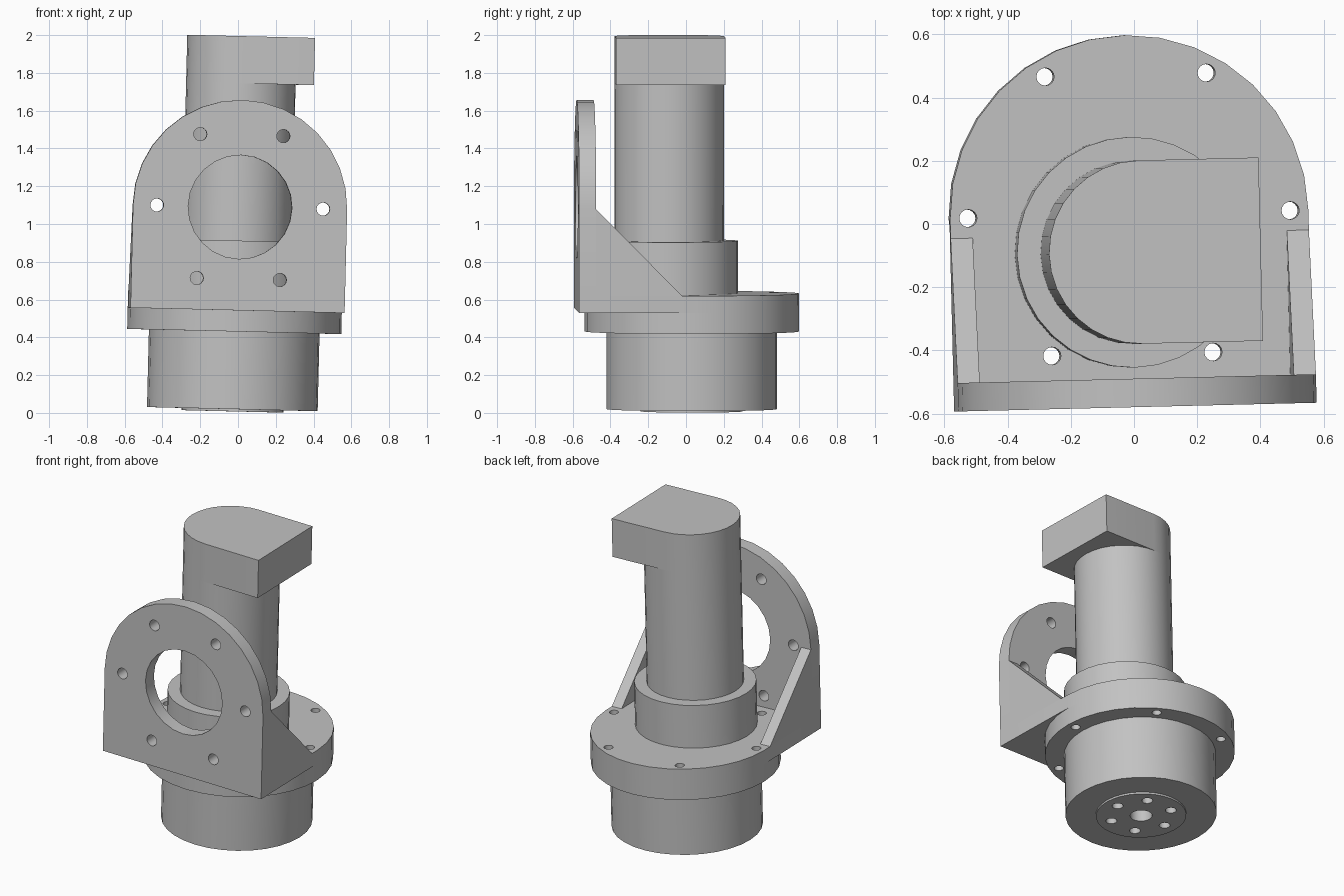
import bpy, bmesh
from math import pi, sin, cos, radians
from mathutils import Matrix

cube = bpy.data.objects.get("Cube")
if cube:
    bpy.data.objects.remove(cube, do_unlink=True)

# One grey for the whole machine
GREY = (0.54, 0.54, 0.54, 1)
grey = bpy.data.materials.new("plain grey")
grey.use_nodes = True
grey.diffuse_color = GREY
grey.node_tree.nodes["Principled BSDF"].inputs["Base Color"].default_value = GREY

# The assembly leans and turns very slightly
TILT = radians(1.4)
WORLD = (Matrix.Translation((-0.03, 0.03, 0.02))
         @ Matrix.Rotation(TILT, 4, 'Z') @ Matrix.Rotation(TILT, 4, 'Y'))
UPRIGHT = Matrix.Translation((0, 0, 1.07)) @ Matrix.Rotation(pi / 2, 4, 'X')
SIDEWAYS = Matrix(((0, 0, 1, 0), (1, 0, 0, 0), (0, 1, 0, 0), (0, 0, 0, 1)))
FLAT = Matrix.Identity(4)


def circle(r, n=32, cx=0, cy=0):
    return [(cx + r * cos(2 * pi * i / n), cy + r * sin(2 * pi * i / n)) for i in range(n)]


def arch(r, drop, n=16):
    """Half disc on top of a rectangle."""
    arc = [(r * cos(pi * i / n), r * sin(pi * i / n)) for i in range(n + 1)]
    return arc + [(-r, -drop), (r, -drop)]


def bolt_ring(ring, r):
    return [circle(r, 16, x, y) for x, y in circle(ring, 6)]


def solid(name, profiles, low, high, frame=FLAT):
    """Extrude one or more outlines between two heights."""
    bm = bmesh.new()
    for outline in profiles:
        face = bm.faces.new([bm.verts.new((x, y, low)) for x, y in outline])
        top = bmesh.ops.extrude_face_region(bm, geom=[face], use_keep_orig=True)
        verts = [g for g in top["geom"] if isinstance(g, bmesh.types.BMVert)]
        bmesh.ops.translate(bm, verts=verts, vec=(0, 0, high - low))
    bmesh.ops.recalc_face_normals(bm, faces=bm.faces)
    bm.transform(WORLD @ frame)
    mesh = bpy.data.meshes.new(name)
    bm.to_mesh(mesh)
    bm.free()
    mesh.materials.append(grey)
    obj = bpy.data.objects.new(name, mesh)
    bpy.context.collection.objects.link(obj)
    return obj


def select(obj):
    bpy.ops.object.select_all(action='DESELECT')
    obj.select_set(True)
    bpy.context.view_layer.objects.active = obj


def drill(obj, profiles, low, high, frame=FLAT):
    cutter = solid("hole_cutter", profiles, low, high, frame)
    cutter.hide_render = True
    mod = obj.modifiers.new("holes", 'BOOLEAN')
    mod.operation = 'DIFFERENCE'
    mod.solver = 'EXACT'
    mod.object = cutter
    select(obj)
    bpy.ops.object.modifier_apply(modifier=mod.name)
    bpy.data.objects.remove(cutter, do_unlink=True)


R = 0.567             # flange and bracket half width
COLUMN_Y = -0.12      # column sits forward of the base axis
parts = []

# Base drum with a shallow drilled output boss underneath
base = solid("base_drum", [circle(0.452)], 0, 0.411)
boss = solid("output_boss", [circle(0.27)], -0.012, 0.0)
boss_holes = bolt_ring(0.187, 0.033) + [circle(0.066, 24)]
drill(base, boss_holes, -0.1, 0.15)
drill(boss, boss_holes, -0.1, 0.15)

# Round flange and the bracket floor on top of it, bolted through
flange = solid("flange", [circle(R)], 0.411, 0.523)
floor = solid("bracket_floor", [arch(R, 0.52)], 0.523, 0.613)
for plate in (flange, floor):
    drill(plate, bolt_ring(0.51, 0.028), 0.3, 0.7)

# Upright bracket plate with a large bore and six bolt holes
upright = solid("bracket_upright", [arch(R, 0.547)], 0.52, 0.61, UPRIGHT)
drill(upright, [circle(0.275, 24)] + bolt_ring(0.44, 0.035), 0.4, 0.7, UPRIGHT)

# Triangular side gussets
gusset = [(-0.52, 0.613), (-0.063, 0.613), (-0.52, 1.07)]
right_gusset = solid("right_gusset", [gusset], -R, -R + 0.07, SIDEWAYS)
left_gusset = solid("left_gusset", [gusset], R - 0.07, R, SIDEWAYS)

# Collar, motor column and its end cap with a square connector side
collar = solid("collar", [circle(0.365, 32, 0, COLUMN_Y)], 0.613, 0.892)
column = solid("motor_column", [circle(0.29, 32, 0, COLUMN_Y)], 0.892, 1.725)
cap_outline = [(-y, x + COLUMN_Y) for x, y in arch(0.29, 0.38)]
cap = solid("end_cap", [cap_outline], 1.725, 1.975)

parts = [base, boss, flange, floor, upright, right_gusset, left_gusset,
         collar, column, cap]
for part in parts:
    select(part)
    bpy.ops.object.shade_smooth_by_angle(angle=radians(30))
